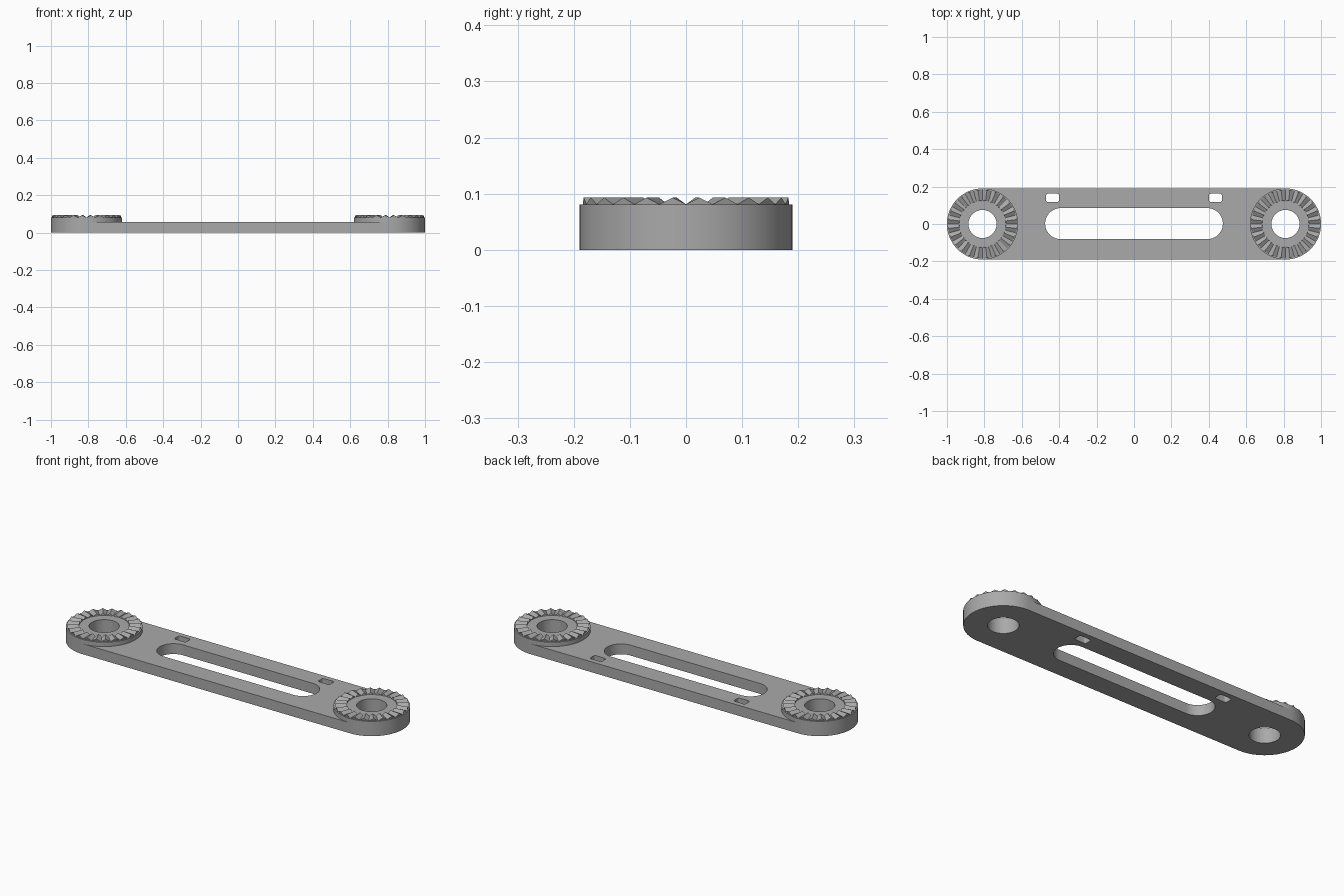
import bpy, bmesh
from math import sin, cos, pi

cube = bpy.data.objects.get("Cube")
if cube:
    bpy.data.objects.remove(cube)

END_X, END_R, BORE_R = 0.81, 0.19, 0.075
PLATE_TOP, BOSS_TOP, TOOTH_TOP = 0.057, 0.081, 0.093
TOOTH_IN, TOOTH_OUT, TEETH = 0.125, 0.184, 24

grey = bpy.data.materials.new("satin grey")
grey.use_nodes = True
colour = (0.4, 0.4, 0.4, 1)
grey.diffuse_color = colour
grey.node_tree.nodes["Principled BSDF"].inputs["Base Color"].default_value = colour


def rounded_rect(cx, cy, hx, hy, r, steps):
    """Outline of a rectangle with corner arcs; r = hy gives a slot."""
    points = []
    for i, (sx, sy) in enumerate([(1, 1), (-1, 1), (-1, -1), (1, -1)]):
        for k in range(steps + 1):
            a = (i + k / steps) * pi / 2
            points.append((cx + sx * (hx - r) + r * cos(a),
                           cy + sy * (hy - r) + r * sin(a)))
    return points


def circle(cx, r, steps=64):
    return [(cx + r * cos(2 * pi * k / steps), r * sin(2 * pi * k / steps))
            for k in range(steps)]


def finish(name, bm):
    bmesh.ops.remove_doubles(bm, verts=bm.verts, dist=1e-5)
    bmesh.ops.recalc_face_normals(bm, faces=bm.faces)
    mesh = bpy.data.meshes.new(name)
    bm.to_mesh(mesh)
    bm.free()
    mesh.materials.append(grey)
    obj = bpy.data.objects.new(name, mesh)
    bpy.context.collection.objects.link(obj)
    bpy.ops.object.select_all(action='DESELECT')
    obj.select_set(True)
    bpy.context.view_layer.objects.active = obj
    bpy.ops.object.shade_smooth_by_angle(angle=0.4)
    return obj


# Flat arm: filled outline with bores, long slot and two small windows
outlines = [rounded_rect(0, 0, 1, END_R, END_R, 16),
            rounded_rect(0, 0.002, 0.475, 0.083, 0.083, 12)]
for side in (-1, 1):
    outlines.append(circle(side * END_X, BORE_R))
    outlines.append(rounded_rect(side * 0.435, 0.14, 0.035, 0.022, 0.01, 4))

curve = bpy.data.curves.new("arm outline", 'CURVE')
curve.dimensions = '2D'
curve.fill_mode = 'BOTH'
curve.extrude = PLATE_TOP / 2
for outline in outlines:
    spline = curve.splines.new('POLY')
    spline.points.add(len(outline) - 1)
    for p, (x, y) in zip(spline.points, outline):
        p.co = (x, y, 0, 1)
    spline.use_cyclic_u = True
helper = bpy.data.objects.new("arm outline", curve)
bpy.context.collection.objects.link(helper)
bpy.context.view_layer.update()
bm = bmesh.new()
bm.from_mesh(helper.to_mesh())
helper.to_mesh_clear()
bpy.data.objects.remove(helper)
bmesh.ops.translate(bm, verts=bm.verts, vec=(0, 0, PLATE_TOP / 2))
finish("arm", bm)


# Raised boss: bore wall, flat top and outer wall
def boss(name, cx):
    bm = bmesh.new()
    profile = [(BORE_R, PLATE_TOP), (BORE_R, BOSS_TOP),
               (END_R, BOSS_TOP), (END_R, PLATE_TOP)]
    rings = [[bm.verts.new((x, y, z)) for x, y in circle(cx, r)] for r, z in profile]
    for a, b in zip(rings, rings[1:]):
        for k in range(len(a)):
            bm.faces.new((a[k - 1], a[k], b[k], b[k - 1]))
    finish(name, bm)


# Ring of radial teeth with level crests
def toothed_ring(name, cx):
    bm = bmesh.new()
    pitch = 2 * pi / TEETH
    for t in range(TEETH):
        ends = []
        for r in (TOOTH_IN, TOOTH_OUT):
            ends.append([bm.verts.new((cx + r * cos((t + f) * pitch),
                                       r * sin((t + f) * pitch), z))
                         for f, z in ((0, BOSS_TOP), (0.5, TOOTH_TOP), (1, BOSS_TOP))])
        inner, outer = ends
        bm.faces.new(inner)
        bm.faces.new(outer[::-1])
        for k in (0, 1):
            bm.faces.new((inner[k], outer[k], outer[k + 1], inner[k + 1]))
    finish(name, bm)


for side, word in ((1, "left"), (-1, "right")):
    boss(word + "_boss", side * END_X)
    toothed_ring(word + "_toothed_ring", side * END_X)
